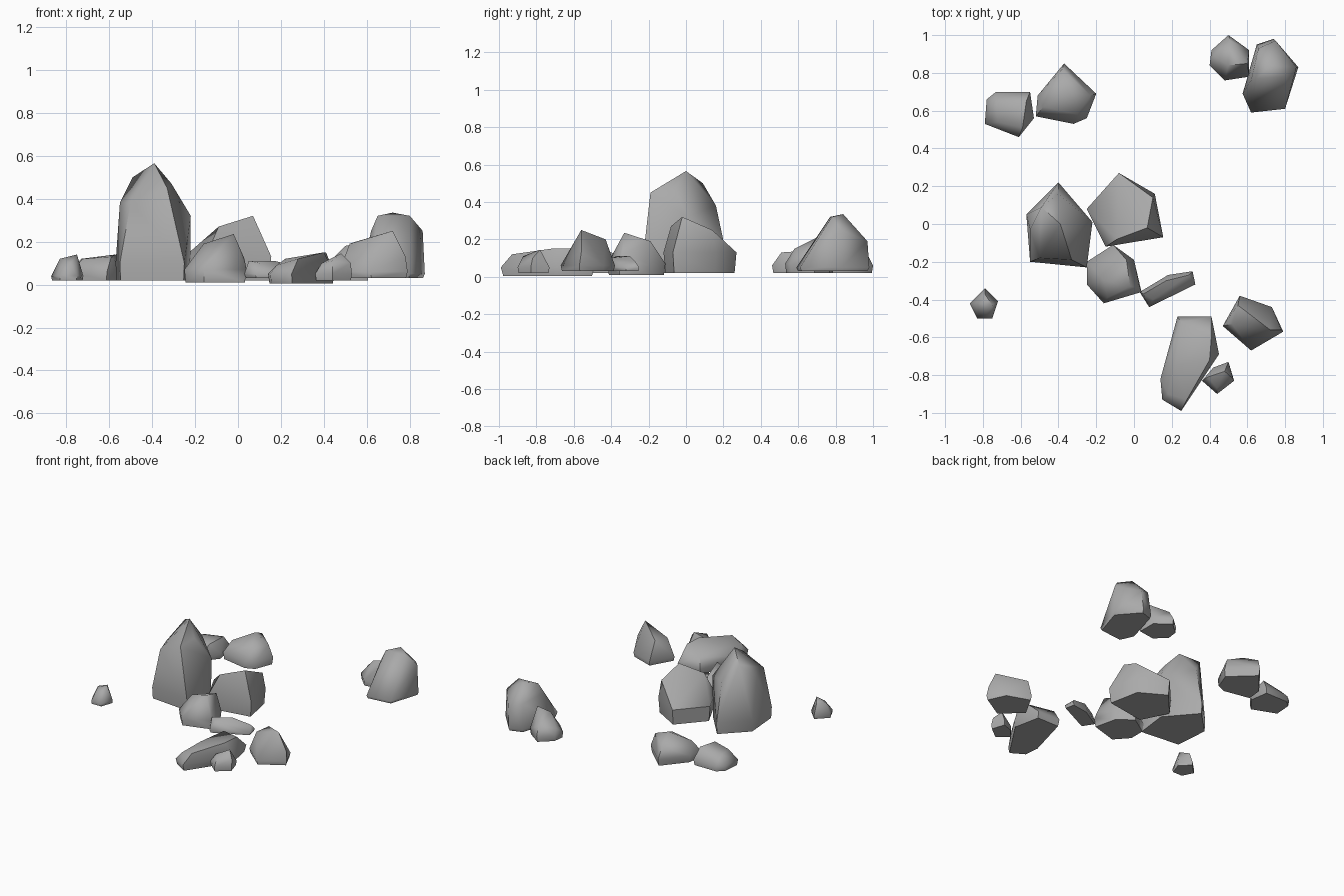
import bpy
import bmesh
from math import radians
from mathutils import Vector

default = bpy.data.objects.get("Cube")
if default:
    bpy.data.objects.remove(default, do_unlink=True)

# One stone colour for everything
stone = bpy.data.materials.new("grey stone")
stone.use_nodes = True
colour = (0.4, 0.4, 0.4, 1)
stone.diffuse_color = colour
stone.node_tree.nodes["Principled BSDF"].inputs["Base Color"].default_value = colour


def rock(name, outline, shoulder, crown, base=2, taper=0.95):
    """Faceted boulder: tapered foot, widest outline at the shoulder, crown corners above.

    Sizes are in hundredths of a unit.
    """
    rim = [Vector((x, y, shoulder)) for x, y in outline]
    centre = sum(rim, Vector()) / len(rim)
    foot = [centre.lerp(p, taper) for p in rim]
    for p in foot:
        p.z = base
    bm = bmesh.new()
    for p in foot + rim + [Vector(c) for c in crown]:
        bm.verts.new(p / 100)
    hull = bmesh.ops.convex_hull(bm, input=bm.verts[:])
    spare = {g for g in hull["geom_interior"] + hull["geom_unused"]
             if isinstance(g, bmesh.types.BMVert)}
    bmesh.ops.delete(bm, geom=list(spare), context="VERTS")
    bmesh.ops.dissolve_limit(bm, angle_limit=radians(4), verts=bm.verts[:], edges=bm.edges[:])
    bmesh.ops.recalc_face_normals(bm, faces=bm.faces[:])
    mesh = bpy.data.meshes.new(name)
    bm.to_mesh(mesh)
    bm.free()
    mesh.materials.append(stone)
    obj = bpy.data.objects.new(name, mesh)
    bpy.context.collection.objects.link(obj)
    bpy.ops.object.select_all(action="DESELECT")
    obj.select_set(True)
    bpy.context.view_layer.objects.active = obj
    bpy.ops.object.shade_smooth_by_angle(angle=radians(60))
    return obj


# Central cluster
rock("tall_boulder",
     [(-57, 5), (-40, 22), (-22, 1), (-25, -23), (-55, -20)], 10,
     [(-55, -3, 38), (-49, 9, 50), (-39, 0, 56.5), (-40, 16, 38),
      (-31, -6, 47), (-22, 1, 32), (-33, -19, 45), (-50, -18, 38)], taper=0.98)
rock("round_boulder",
     [(-8, 27), (11, 16), (15.5, -7), (-15, -12), (-25, 8)], 13,
     [(7, -2, 32), (10, 14, 25), (-9, -8, 27), (-18, 5, 18)])
rock("front_boulder",
     [(-11, -11), (0, -19), (4, -36), (-16, -42), (-25, -32), (-25, -20)], 7,
     [(-2, -33, 23.5), (-4, -19, 19), (-16, -30, 19), (3, -34, 12), (-14, -39, 12)], base=1)
rock("flat_stone",
     [(18, -27), (31, -25), (32.5, -32), (8, -44), (3, -36)], 5,
     [(5, -37, 11), (17, -30, 11), (29, -27, 8), (10, -40, 10)], base=3)

# Front right cluster
rock("long_slab",
     [(23, -49), (41, -49), (45, -69), (25, -99), (15, -93), (14, -82)], 5,
     [(41, -60, 15), (25, -52, 12), (40, -72, 15), (28, -93, 12),
      (18, -90, 9), (22, -75, 12)], base=0.5)
rock("pointed_boulder",
     [(56, -38), (73, -44), (79, -57), (62, -67), (47, -54)], 6,
     [(72, -56, 25), (55, -43, 20), (52, -53, 19), (78, -56, 13)], base=3)
rock("front_pebble",
     [(50, -73), (53, -83), (44, -90), (36, -83), (42, -76)], 5,
     [(48, -78, 14.5), (52.5, -82, 10), (39, -81, 10), (44, -87, 11)], base=2)

# Lone pebble on the right side
rock("lone_pebble",
     [(-79, -34), (-72, -41), (-75, -50), (-83, -50), (-87, -42)], 4,
     [(-75, -43, 14), (-83, -42, 12), (-79, -37, 12), (-78, -48, 10)], base=2)

# Back right pair
rock("back_right_boulder",
     [(-37, 85), (-20, 69), (-25, 56), (-32, 53), (-52, 57), (-51, 68)], 7,
     [(-35, 70, 21), (-38, 82, 15), (-23, 68, 16), (-30, 58, 15), (-48, 62, 15)])
rock("back_right_stone",
     [(-73, 70), (-55, 70), (-53, 56), (-61, 46), (-79, 53), (-78, 66)], 6,
     [(-73, 64, 12), (-57, 65, 14), (-59, 51, 13), (-72, 54, 12)])

# Back left pair
rock("back_left_boulder",
     [(65, 95), (74, 98), (87, 83), (80, 61), (62, 59), (57.5, 69)], 5,
     [(65, 77, 32), (72, 84, 33.5), (80, 78, 32), (86, 83, 25),
      (75, 97, 19), (66, 93, 23), (62, 76, 25)], base=3)
rock("back_left_stone",
     [(50, 100), (61, 92), (61, 78), (48, 76), (40, 84), (41, 92)], 6,
     [(60, 85, 20), (50, 84, 18), (51, 97, 12), (42, 89, 10)])
